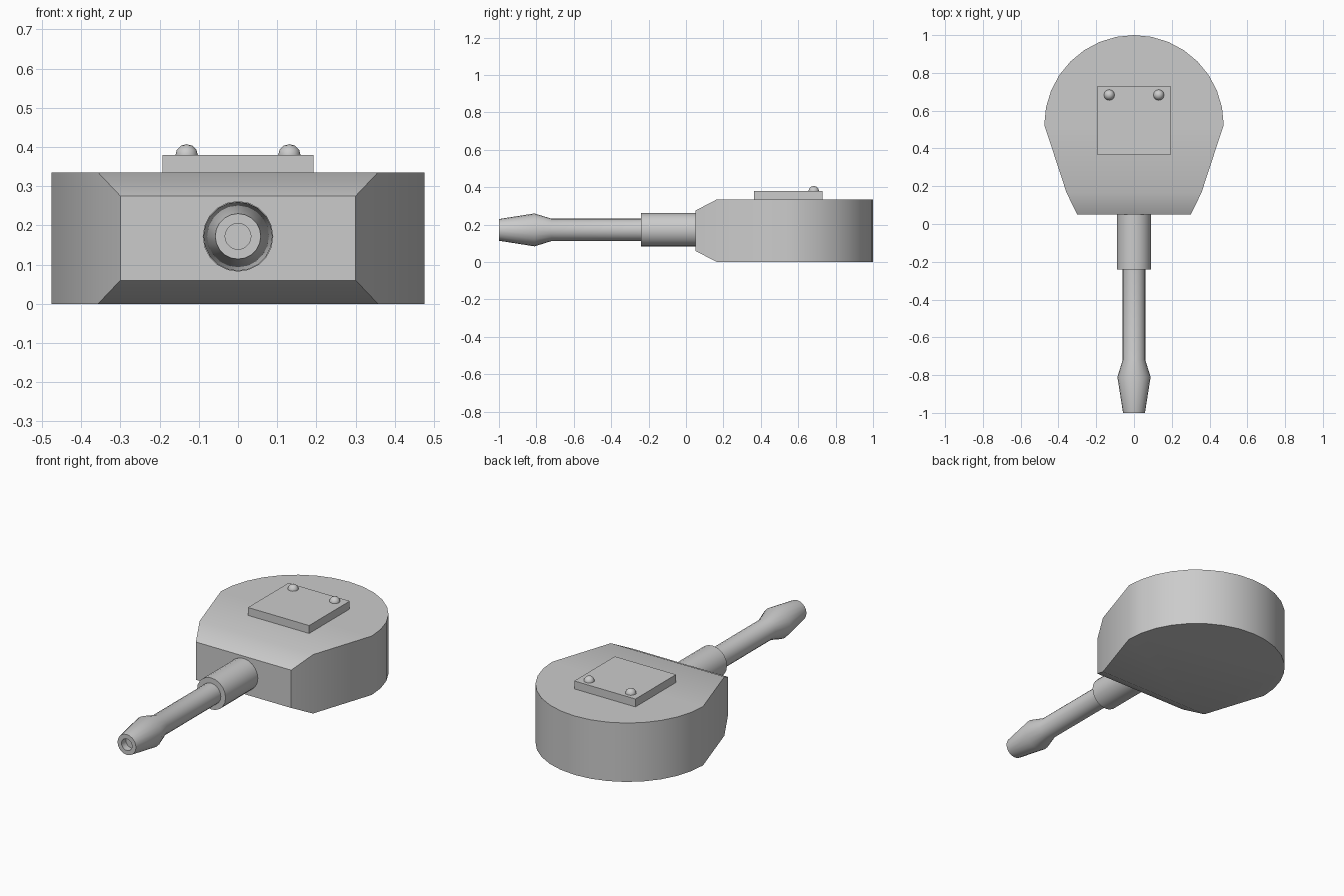
import bpy, bmesh, math

if "Cube" in bpy.data.objects:
    bpy.data.objects.remove(bpy.data.objects["Cube"])

AXIS_Z = 0.172  # height of the gun axis


def finish(name, bm, angle=None):
    bmesh.ops.recalc_face_normals(bm, faces=bm.faces)
    mesh = bpy.data.meshes.new(name)
    bm.to_mesh(mesh)
    bm.free()
    ob = bpy.data.objects.new(name, mesh)
    bpy.context.collection.objects.link(ob)
    if angle:
        bpy.ops.object.select_all(action='DESELECT')
        ob.select_set(True)
        bpy.context.view_layer.objects.active = ob
        bpy.ops.object.shade_smooth_by_angle(angle=math.radians(angle))
    return ob


def lathe(name, profile, sides):
    """Revolve (radius, y) points about the gun axis and cap both ends."""
    bm = bmesh.new()
    rings = []
    for r, y in profile:
        rings.append([bm.verts.new((r * math.cos(2 * math.pi * i / sides), y,
                                    AXIS_Z + r * math.sin(2 * math.pi * i / sides)))
                      for i in range(sides)])
    for a, b in zip(rings, rings[1:]):
        for i in range(sides):
            j = (i + 1) % sides
            bm.faces.new((a[i], a[j], b[j], b[i]))
    bm.faces.new(rings[0])
    bm.faces.new(rings[-1])
    return finish(name, bm, 40)


# Turret body: rounded back, tapering cheeks, front bevelled above and below
ARC = 16
outline = [(-0.30, 0.05), (0.30, 0.05), (0.357, 0.165)]
outline += [(0.475 * math.cos(math.pi * i / ARC), 0.525 + 0.475 * math.sin(math.pi * i / ARC))
            for i in range(ARC + 1)]
outline.append((-0.357, 0.165))
n = len(outline)
bm = bmesh.new()
low = [bm.verts.new((x, y, 0.06 if y < 0.1 else 0.0)) for x, y in outline]
high = [bm.verts.new((x, y, 0.275 if y < 0.1 else 0.335)) for x, y in outline]
for i in range(n):
    j = (i + 1) % n
    bm.faces.new((low[i], low[j], high[j], high[i]))
for ring in (low, high):
    bm.faces.new(ring[2:])
    bm.faces.new((ring[0], ring[1], ring[2], ring[-1]))
finish("turret_body", bm, 30)

# Gun: thick sleeve, then barrel with flared muzzle and shallow bore
lathe("gun_sleeve", [(0.09, 0.10), (0.09, -0.24)], 20)
lathe("gun_barrel", [(0.06, -0.20), (0.06, -0.72), (0.088, -0.81), (0.058, -1.0),
                     (0.033, -1.0), (0.033, -0.96)], 20)

# Hatch plate on the roof
bm = bmesh.new()
bmesh.ops.create_cube(bm, size=1)
bmesh.ops.scale(bm, vec=(0.385, 0.365, 0.05), verts=bm.verts)
bmesh.ops.translate(bm, vec=(0, 0.547, 0.355), verts=bm.verts)
finish("hatch_plate", bm)

# Two domed rivets on the hatch
for side, label in ((-1, "left"), (1, "right")):
    bm = bmesh.new()
    bmesh.ops.create_uvsphere(bm, u_segments=12, v_segments=6, radius=0.029)
    bmesh.ops.translate(bm, vec=(side * 0.131, 0.683, 0.378), verts=bm.verts)
    finish("hatch_rivet_" + label, bm, 40)
